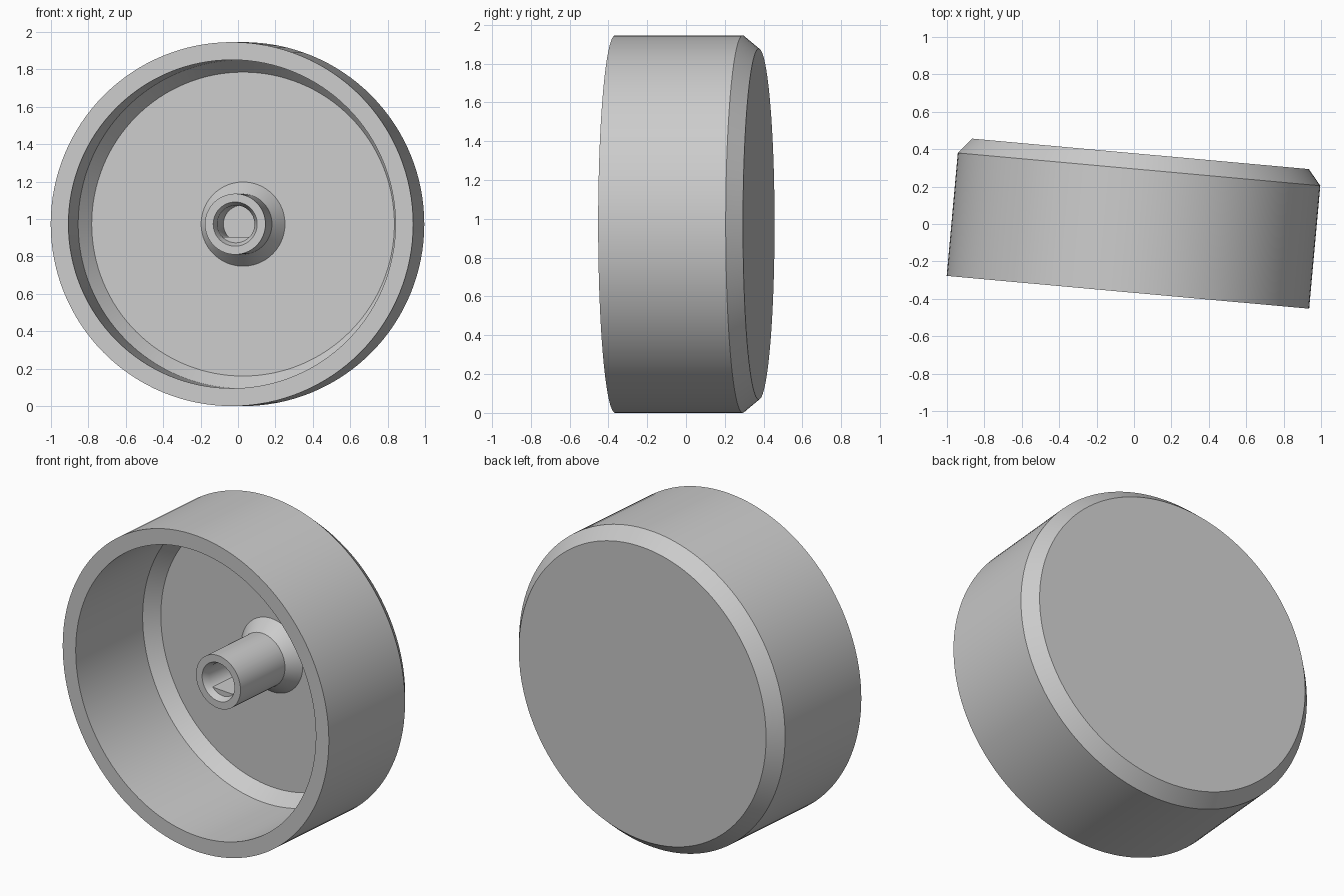
import bpy
import bmesh
from math import sin, cos, tau, radians

cube = bpy.data.objects.get("Cube")
if cube:
    bpy.data.objects.remove(cube)

SEGMENTS = 128
RADIUS = 0.973
TILT = radians(-5.17)

grey = bpy.data.materials.new("plain grey")
grey.use_nodes = True
colour = (0.6, 0.6, 0.6, 1)
grey.diffuse_color = colour
grey.node_tree.nodes["Principled BSDF"].inputs["Base Color"].default_value = colour


def lathe(name, profile, cap_start=False, cap_end=False):
    """Spin (radius, depth, lowest height) rings around the knob's axis."""
    bm = bmesh.new()
    rings = []
    for r, depth, low in profile:
        angles = [tau * i / SEGMENTS for i in range(SEGMENTS)]
        rings.append([bm.verts.new((r * cos(a), depth, max(r * sin(a), low)))
                      for a in angles])
    for a, b in zip(rings, rings[1:]):
        for i in range(SEGMENTS):
            j = (i + 1) % SEGMENTS
            bm.faces.new((a[i], a[j], b[j], b[i]))
    if cap_start:
        bm.faces.new(rings[0][::-1])
    if cap_end:
        bm.faces.new(rings[-1])
    bmesh.ops.remove_doubles(bm, verts=bm.verts, dist=1e-5)
    mesh = bpy.data.meshes.new(name)
    bm.to_mesh(mesh)
    bm.free()
    mesh.materials.append(grey)
    obj = bpy.data.objects.new(name, mesh)
    bpy.context.collection.objects.link(obj)
    obj.rotation_euler.z = TILT
    obj.location = (-0.0325, -0.365, RADIUS)
    bpy.ops.object.select_all(action="DESELECT")
    obj.select_set(True)
    bpy.context.view_layer.objects.active = obj
    bpy.ops.object.shade_smooth_by_angle(angle=radians(25))
    return obj


ROUND = -1      # ring left fully round
FLAT = -0.068   # ring cut by the flat of the shaft hole
BACK, FLOOR, BEVEL = 0.743, 0.66, 0.58
STEM_FOOT, STEM, BORE = 0.225, 0.1625, 0.1
STEM_FRONT, BORE_FRONT = 0.195, 0.235

# Cup with bevelled back, front rim and bevelled inner floor
lathe("knob_shell", [
    (0.904, BACK, ROUND), (RADIUS, FLOOR, ROUND), (RADIUS, 0, ROUND),
    (0.878, 0, ROUND), (0.878, BEVEL, ROUND), (0.8125, FLOOR, ROUND),
    (STEM_FOOT, FLOOR, ROUND)], cap_start=True)

# Hollow stem with flared foot and D-shaped shaft hole
lathe("shaft_stem", [
    (STEM_FOOT, FLOOR, ROUND), (STEM, BEVEL, ROUND),
    (STEM, STEM_FRONT, ROUND), (0.118, STEM_FRONT, ROUND),
    (BORE, BORE_FRONT, ROUND), (BORE, BORE_FRONT, FLAT),
    (BORE, 0.6, FLAT)], cap_end=True)

# Make all faces point outward
for name in ("knob_shell", "shaft_stem"):
    mesh = bpy.data.objects[name].data
    bm = bmesh.new()
    bm.from_mesh(mesh)
    back = max(bm.faces, key=lambda f: f.calc_area()) if name == "knob_shell" else \
        max(bm.faces, key=lambda f: len(f.verts))
    wanted = 1 if name == "knob_shell" else -1
    bmesh.ops.recalc_face_normals(bm, faces=bm.faces)
    if back.normal.y * wanted < 0:
        bmesh.ops.reverse_faces(bm, faces=bm.faces)
    bm.to_mesh(mesh)
    bm.free()
